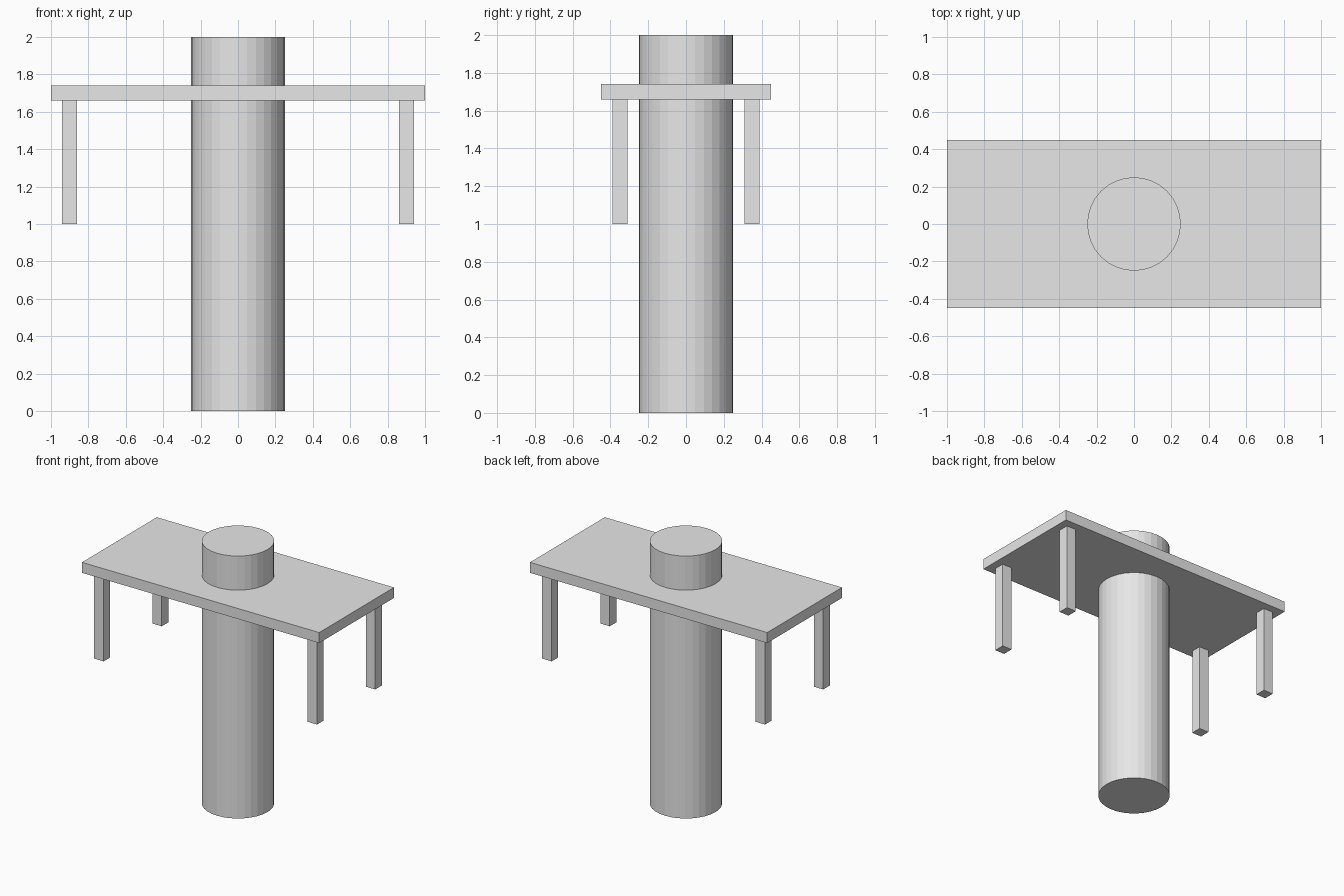
import bpy

cube = bpy.data.objects.get("Cube")
if cube:
    bpy.data.objects.remove(cube, do_unlink=True)

GREY = (0.8, 0.8, 0.8, 1.0)
grey = bpy.data.materials.new("light grey")
grey.use_nodes = True
grey.diffuse_color = GREY
grey.node_tree.nodes["Principled BSDF"].inputs["Base Color"].default_value = GREY


def box(name, size, centre):
    bpy.ops.mesh.primitive_cube_add(size=1, location=centre)
    obj = bpy.context.object
    obj.name = name
    obj.scale = size
    bpy.ops.object.transform_apply(location=False, rotation=False, scale=True)
    obj.data.materials.append(grey)
    return obj


# Central column, passing through the top
bpy.ops.mesh.primitive_cylinder_add(vertices=32, radius=0.25, depth=2, location=(0, 0, 1))
column = bpy.context.object
column.name = "column"
column.data.materials.append(grey)

# Table top
box("table_top", (2, 0.9, 0.08), (0, 0, 1.7))

# Four short legs
for y, depth_name in ((-0.35, "front"), (0.35, "back")):
    for x, side_name in ((-0.9, "right"), (0.9, "left")):
        box(f"{depth_name}_{side_name}_leg", (0.08, 0.08, 0.66), (x, y, 1.33))
